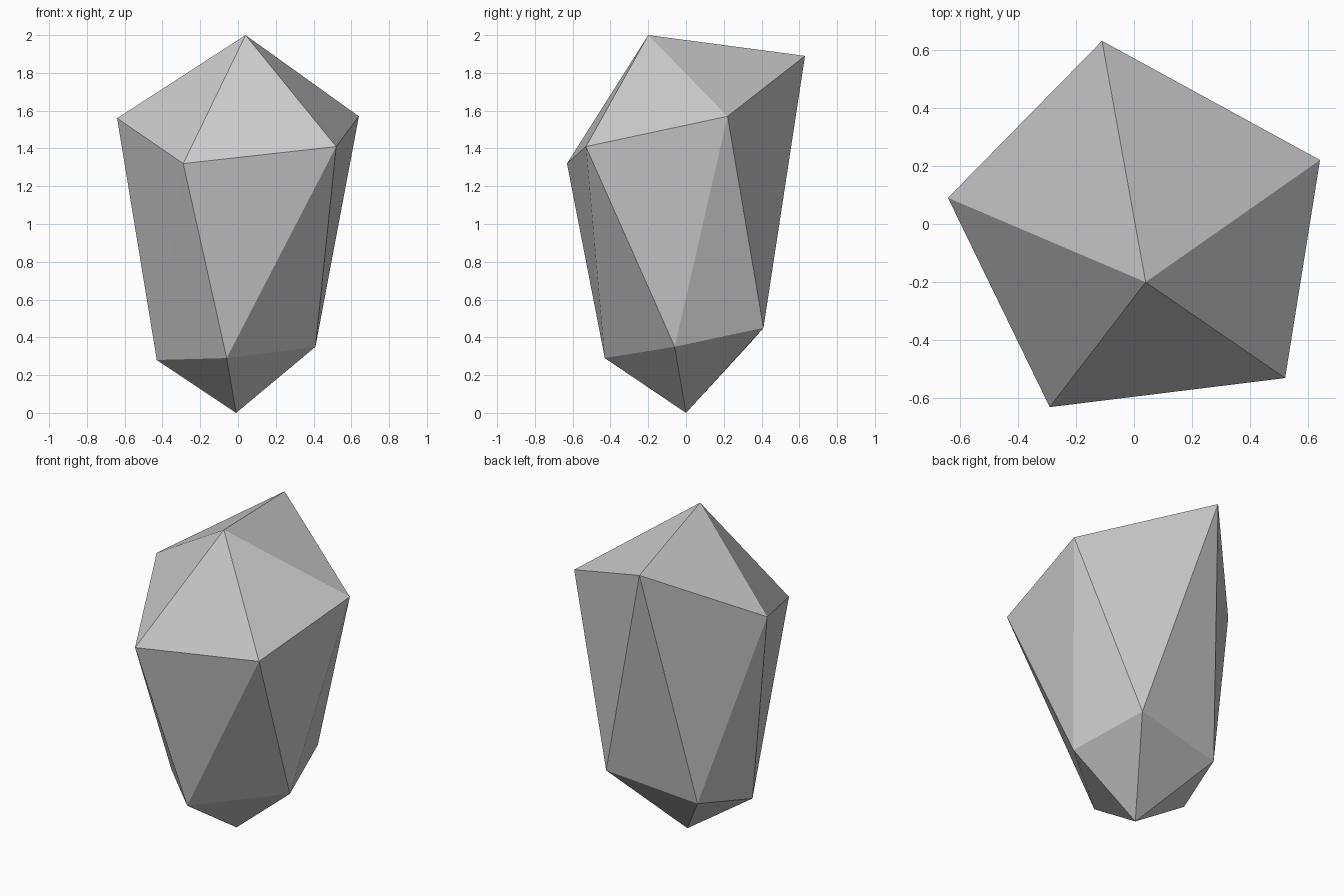
import bpy
import bmesh

cube = bpy.data.objects.get("Cube")
if cube:
    bpy.data.objects.remove(cube, do_unlink=True)

# Stone material
grey = bpy.data.materials.new("stone_grey")
grey.use_nodes = True
colour = (0.6, 0.6, 0.6, 1)
grey.diffuse_color = colour
grey.node_tree.nodes["Principled BSDF"].inputs["Base Color"].default_value = colour

# Irregular five-sided rings, both running from the front towards +x
tip = (0.04, -0.2, 2)
foot = (-0.01, 0, 0)
upper_ring = [(-0.29, -0.63, 1.32), (0.52, -0.53, 1.41), (0.64, 0.22, 1.57),
              (-0.11, 0.63, 1.89), (-0.64, 0.09, 1.56)]
lower_ring = [(-0.06, -0.43, 0.29), (0.41, -0.06, 0.35), (0.28, 0.41, 0.45),
              (-0.32, 0.34, 0.37), (-0.43, -0.06, 0.28)]

bm = bmesh.new()
top = bm.verts.new(tip)
bottom = bm.verts.new(foot)
upper = [bm.verts.new(p) for p in upper_ring]
lower = [bm.verts.new(p) for p in lower_ring]

# Crown fan, zigzag sides and pointed base
for i in range(len(upper)):
    j = (i + 1) % len(upper)
    bm.faces.new((top, upper[i], upper[j]))
    bm.faces.new((upper[i], lower[i], upper[j]))
    bm.faces.new((upper[j], lower[i], lower[j]))
    bm.faces.new((bottom, lower[j], lower[i]))
bmesh.ops.recalc_face_normals(bm, faces=bm.faces[:])

mesh = bpy.data.meshes.new("faceted_stone")
bm.to_mesh(mesh)
bm.free()
mesh.materials.append(grey)
stone = bpy.data.objects.new("faceted_stone", mesh)
bpy.context.collection.objects.link(stone)
